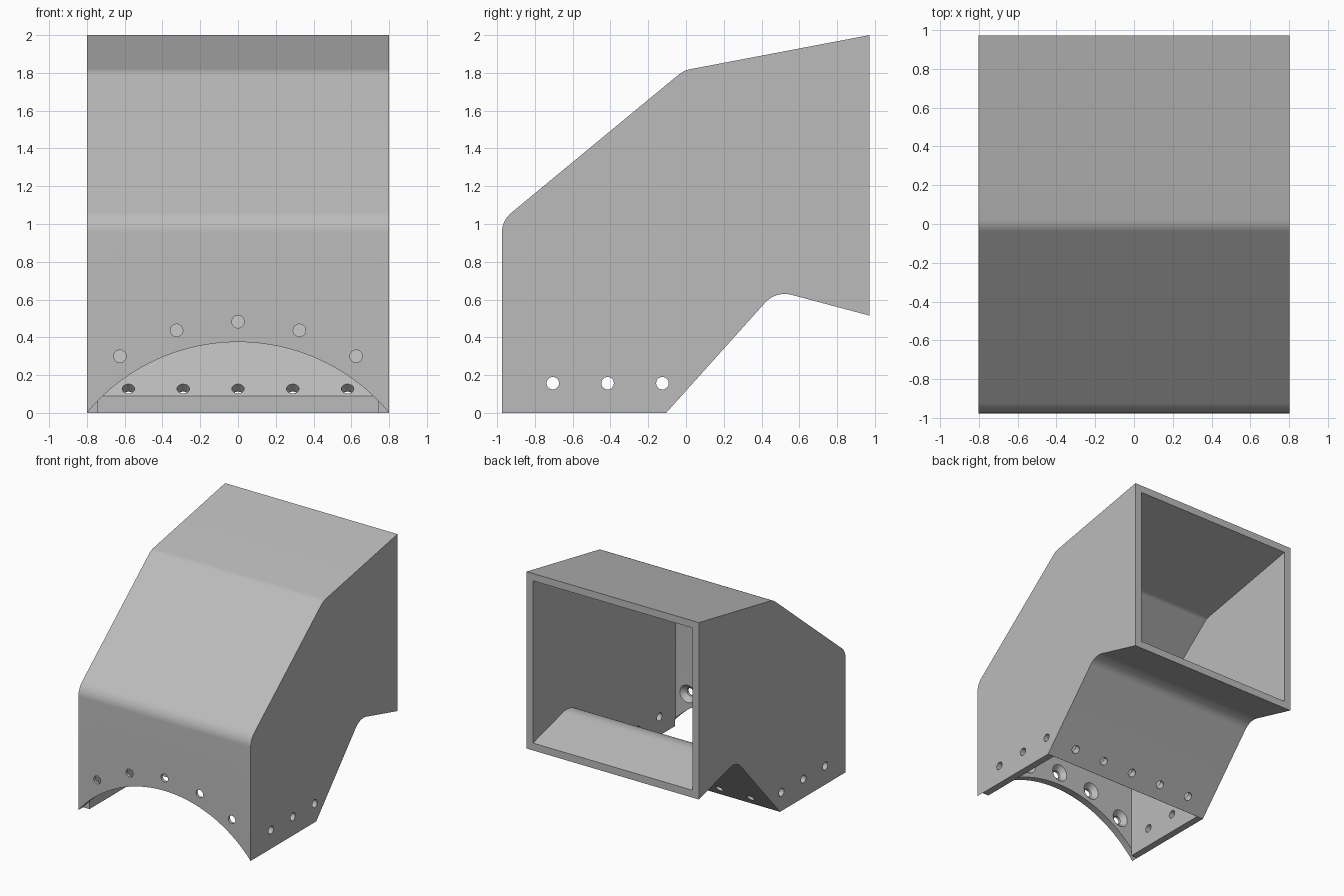
import bpy, bmesh, math
from mathutils import Vector, Matrix

cube = bpy.data.objects.get("Cube")
if cube:
    bpy.data.objects.remove(cube, do_unlink=True)

HALF_W, WALL, BEND, HOLE = 0.8, 0.06, 0.14, 0.033


def fillet(points, steps=10):
    """Round each (y, z, radius) corner of a closed outline."""
    out = []
    for i, (y, z, r) in enumerate(points):
        p = Vector((y, z))
        if r == 0:
            out.append(p)
            continue
        a = (Vector(points[i - 1][:2]) - p).normalized()
        b = (Vector(points[(i + 1) % len(points)][:2]) - p).normalized()
        half = a.angle(b) / 2
        centre = p + (a + b).normalized() * (r / math.sin(half))
        start = p + a * (r / math.tan(half)) - centre
        end = p + b * (r / math.tan(half)) - centre
        for k in range(steps + 1):
            t = k / steps
            sweep = start.angle(end)
            arc = (start * math.sin((1 - t) * sweep) + end * math.sin(t * sweep)) / math.sin(sweep)
            out.append(centre + arc)
    return out


def make_object(name, bm):
    bmesh.ops.recalc_face_normals(bm, faces=bm.faces)
    mesh = bpy.data.meshes.new(name)
    bm.to_mesh(mesh)
    bm.free()
    obj = bpy.data.objects.new(name, mesh)
    bpy.context.collection.objects.link(obj)
    return obj


def extrude_profile(name, outline, half_width):
    bm = bmesh.new()
    face = bm.faces.new([bm.verts.new((-half_width, p.x, p.y)) for p in outline])
    new = bmesh.ops.extrude_face_region(bm, geom=[face])["geom"]
    bmesh.ops.translate(bm, vec=(2 * half_width, 0, 0),
                        verts=[v for v in new if isinstance(v, bmesh.types.BMVert)])
    return make_object(name, bm)


def add_cone(bm, centre, axis, r1, r2, depth, sides=32):
    turn = Vector(axis).to_track_quat('Z', 'Y').to_matrix().to_4x4()
    bmesh.ops.create_cone(bm, cap_ends=True, segments=sides, radius1=r1, radius2=r2,
                          depth=depth, matrix=Matrix.Translation(centre) @ turn)


def cut(body, cutter):
    cutter.hide_render = True
    mod = body.modifiers.new("cut", 'BOOLEAN')
    mod.operation, mod.solver, mod.object = 'DIFFERENCE', 'EXACT', cutter
    bpy.context.view_layer.objects.active = body
    bpy.ops.object.modifier_apply(modifier=mod.name)
    bpy.data.objects.remove(cutter, do_unlink=True)


# Side outline of the hood: front, sloped face, roof, open back, underside
FRONT, BACK, TOE = -0.975, 0.972, -0.105
outer = [(FRONT, 0, 0), (FRONT, 1.018, BEND), (-0.012, 1.813, BEND), (BACK, 2.0, 0),
         (BACK, 0.515, 0), (0.476, 0.647, BEND), (TOE, 0, 0)]


def offset_corner(i):
    """Corner i of the outline moved inwards by the wall thickness."""
    p, q, s = (Vector(outer[(i + k) % len(outer)][:2]) for k in (-1, 0, 1))
    d1, d2 = (q - p).normalized(), (s - q).normalized()
    n1, n2 = Vector((d1.y, -d1.x)), Vector((d2.y, -d2.x))
    return q + (n1 + n2) * (WALL / (1 + n1.dot(n2)))


def along(corner, i, j, y):
    """Point at depth y on the line through corner, parallel to edge i-j."""
    d = Vector(outer[j][:2]) - Vector(outer[i][:2])
    return (y, corner.y + d.y / d.x * (y - corner.x), 0)


hood = extrude_profile("duct_hood", fillet(outer), HALF_W)

# Hollow, open at the back and the bottom
brow, crown, elbow = (offset_corner(i) for i in (1, 2, 5))
toe = TOE - 0.001
inner = [(FRONT + WALL, -0.1, 0), (*brow, BEND - WALL), (*crown, BEND - WALL),
         along(crown, 2, 3, 1.1), along(elbow, 4, 5, 1.1), (*elbow, BEND + WALL),
         along(elbow, 5, 6, toe), (toe, -0.1, 0)]
cut(hood, extrude_profile("hollow_cutter", fillet(inner), HALF_W - WALL))

# Arched lower edge of the front wall
rise = 0.375
radius = (HALF_W ** 2 + rise ** 2) / (2 * rise)
bm = bmesh.new()
add_cone(bm, (0, FRONT, rise - radius), (0, 1, 0), radius, radius, 2 * WALL + 0.004, 160)
cut(hood, make_object("arch_cutter", bm))

# Screw holes in the front, the sides and the sloped underside
front_holes = [(0, 0.483), (0.325, 0.437), (-0.325, 0.437), (0.625, 0.3), (-0.625, 0.3)]
slope = (Vector(outer[5][:2]) - Vector(outer[6][:2])).normalized()
normal = Vector((0, slope.y, -slope.x))
bm = bmesh.new()
for x, z in front_holes:
    add_cone(bm, (x, FRONT, z), (0, 1, 0), HOLE, HOLE, 0.2)
for side in (-1, 1):
    for y in (-0.705, -0.415, -0.125):
        add_cone(bm, (side * (HALF_W - WALL / 2), y, 0.157), (1, 0, 0), HOLE, HOLE, 0.14)
for i in range(-2, 3):
    middle = Vector((i * 0.29, -0.071, 0.128)) + normal * WALL / 2
    add_cone(bm, middle, normal, HOLE, HOLE, 0.12)
cut(hood, make_object("hole_cutter", bm))

# Countersinks on the inside of the front wall
bm = bmesh.new()
for x, z in front_holes:
    add_cone(bm, (x, FRONT + WALL - 0.018, z), (0, 1, 0), HOLE - 0.001, 0.075, 0.04)
cut(hood, make_object("countersink_cutter", bm))

# Single grey finish
grey = bpy.data.materials.new("plain_grey")
grey.use_nodes = True
colour = (0.5, 0.5, 0.5, 1)
grey.diffuse_color = colour
grey.node_tree.nodes["Principled BSDF"].inputs["Base Color"].default_value = colour
hood.data.materials.clear()
hood.data.materials.append(grey)

bpy.ops.object.select_all(action='DESELECT')
hood.select_set(True)
bpy.context.view_layer.objects.active = hood
bpy.ops.object.shade_smooth_by_angle(angle=math.radians(25))
